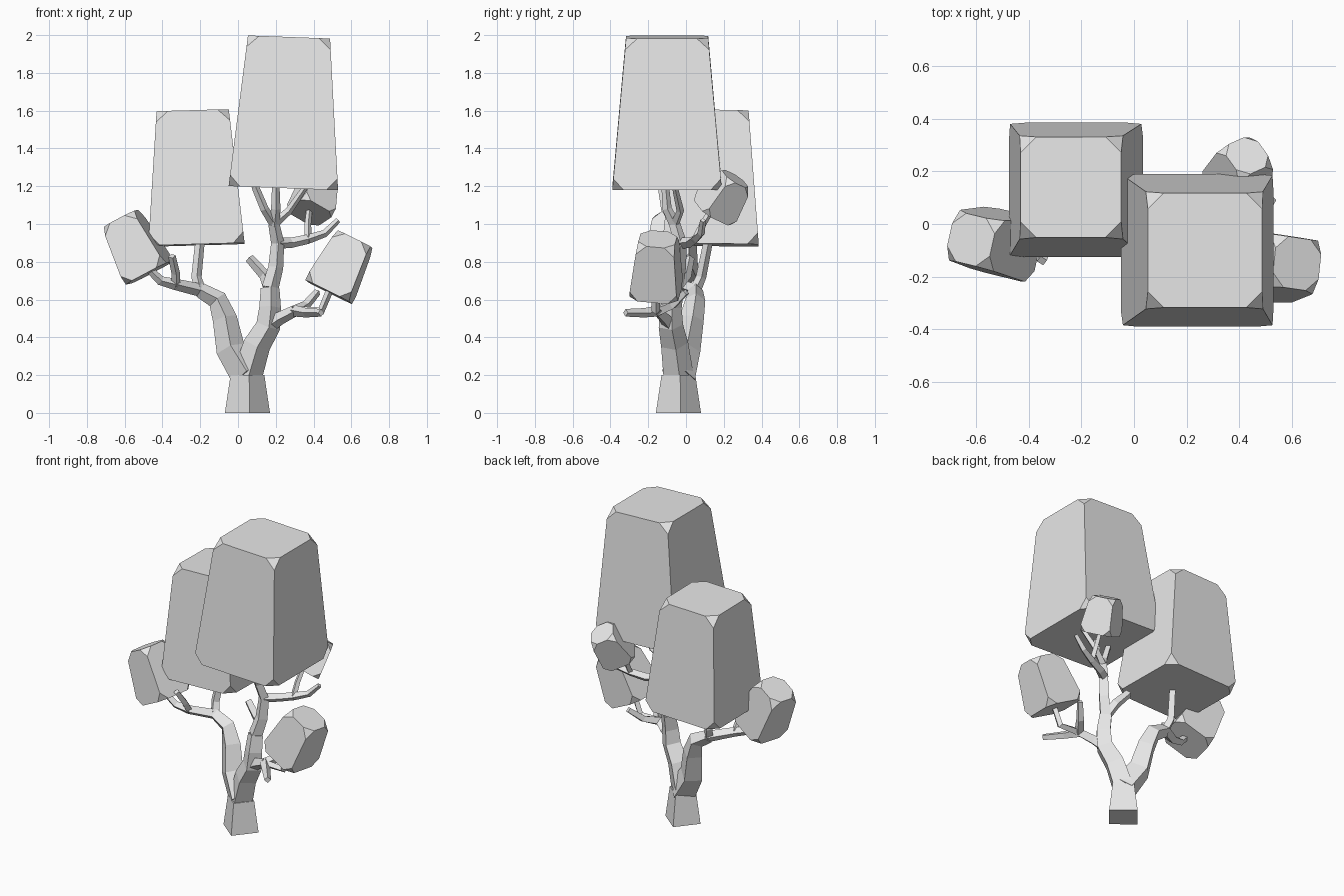
import bpy, bmesh, math
from mathutils import Vector, Matrix, Quaternion

UP = Vector((0, 0, 1))
FRONT = Vector((.1, -1, 0))

default_cube = bpy.data.objects.get("Cube")
if default_cube:
    bpy.data.objects.remove(default_cube, do_unlink=True)

# One plain material for the whole tree
grey = bpy.data.materials.new("plain_grey")
grey.use_nodes = True
grey.diffuse_color = (.8, .8, .8, 1)
shader = grey.node_tree.nodes["Principled BSDF"]
shader.inputs["Base Color"].default_value = grey.diffuse_color


def finish(name, bm):
    """Turn the bmesh into a named, flat-shaded object."""
    bmesh.ops.recalc_face_normals(bm, faces=bm.faces)
    mesh = bpy.data.meshes.new(name)
    bm.to_mesh(mesh)
    bm.free()
    mesh.materials.append(grey)
    obj = bpy.data.objects.new(name, mesh)
    bpy.context.collection.objects.link(obj)


def limb(name, thick, thin, *points):
    """Four-sided tube through the points, tapering from thick to thin."""
    bm = bmesh.new()
    path = [Vector(point) for point in points]
    last = len(path) - 1
    rings = []
    for i, point in enumerate(path):
        along = (path[min(i + 1, last)] - path[max(i - 1, 0)]).normalized()
        out = (FRONT - along * FRONT.dot(along)).normalized()
        side = along.cross(out)
        radius = thick + (thin - thick) * i / last
        corners = (out, side, -out, -side)
        rings.append([bm.verts.new(point + corner * radius) for corner in corners])
    for lower, upper in zip(rings, rings[1:]):
        for k in range(len(lower)):
            bm.faces.new((lower[k - 1], lower[k], upper[k], upper[k - 1]))
    bm.faces.new(rings[0])
    bm.faces.new(rings[-1])
    finish(name, bm)


def crown(name, base, top, width, twist, cut):
    """Tapering box from base centre to top centre with its corners cut off."""
    base, axis = Vector(base), Vector(top) - Vector(base)
    bm = bmesh.new()
    bmesh.ops.create_cube(bm, size=1)
    for vert in bm.verts:
        x, y, z = vert.co
        scale = width * (.75 if z > 0 else 1)
        vert.co = (x * scale, y * scale, (z + .5) * axis.length)
    bmesh.ops.bevel(bm, geom=bm.verts[:], offset=cut, segments=1, affect='VERTICES')
    turn = UP.rotation_difference(axis) @ Quaternion(UP, math.radians(twist))
    bm.transform(Matrix.Translation(base) @ turn.to_matrix().to_4x4())
    finish(name, bm)


# Foliage blocks
crown("tall_crown", (.24, -.1, 1.19), (.27, -.1, 1.99), .58, 0, .06)
crown("middle_crown", (-.22, .13, .89), (-.24, .14, 1.6), .51, 0, .06)
crown("left_side_crown", (.48, -.16, .64), (.62, -.15, .92), .26, -7, .05)
crown("right_side_crown", (-.47, -.08, .74), (-.62, -.06, 1.03), .25, -13, .05)
crown("rear_crown", (.38, .14, 1.06), (.43, .26, 1.24), .2, 30, .04)

# Joints shared by the limbs that meet there
root = (.05, -.04, 0)
waist = (.05, -.04, .2)
right_fork = (-.2, .05, .65)
right_elbow = (-.33, -.04, .68)
left_fork = (.16, -.08, .46)
left_elbow = (.3, -.15, .54)
middle_fork = (.17, -.06, .66)
upper_fork = (.21, -.03, .9)
upper_elbow = (.37, .05, .92)
top_fork = (.19, -.06, 1)

# Trunk and main limbs
limb("trunk", .12, .09, root, waist)
limb("right_main_limb", .09, .04, waist, (-.04, 0, .34), (-.07, .03, .5),
     (-.11, .05, .6), right_fork)
limb("left_main_limb", .08, .05, waist, (.1, -.06, .36), left_fork,
     (.17, -.08, .56), middle_fork)
limb("upper_main_limb", .045, .03, middle_fork, (.2, -.04, .77), upper_fork, top_fork)

# Branches on the right side
limb("middle_crown_branch", .03, .025, right_fork, (-.22, .08, .72), (-.2, .12, .92))
limb("right_side_branch", .04, .03, (-.12, .05, .61), right_fork, right_elbow)
limb("right_crown_branch", .03, .02, right_elbow, (-.41, -.06, .7), (-.48, -.08, .77))
limb("right_side_twig", .025, .02, right_elbow, (-.33, -.08, .74), (-.35, -.14, .83))

# Lower branches on the left side
limb("left_low_branch", .04, .03, left_fork, (.22, -.11, .5), left_elbow)
limb("left_front_twig", .03, .02, left_elbow, (.36, -.22, .53), (.44, -.32, .53))
limb("left_rear_twig", .03, .02, left_elbow, (.36, -.07, .57), (.42, 0, .64))
limb("left_crown_branch", .025, .02, left_elbow, (.44, -.16, .54), (.49, -.16, .66))
limb("inner_twig", .035, .025, middle_fork, (.14, 0, .73), (.06, .02, .82))

# Upper branches
limb("upper_left_branch", .03, .025, upper_fork, (.28, .02, .9), upper_elbow)
limb("upper_left_tip", .025, .015, upper_elbow, (.46, .08, .95), (.53, .09, 1.02))
limb("rear_crown_branch", .02, .015, upper_elbow, (.37, .09, 1), (.38, .15, 1.1))
limb("tall_crown_branch", .03, .02, top_fork, (.2, -.1, 1.08), (.2, -.11, 1.2))
limb("upper_right_twig", .025, .02, top_fork, (.14, -.11, 1.08), (.09, -.13, 1.2))
limb("upper_left_twig", .025, .015, top_fork, (.27, -.03, 1.07), (.36, -.06, 1.2))
